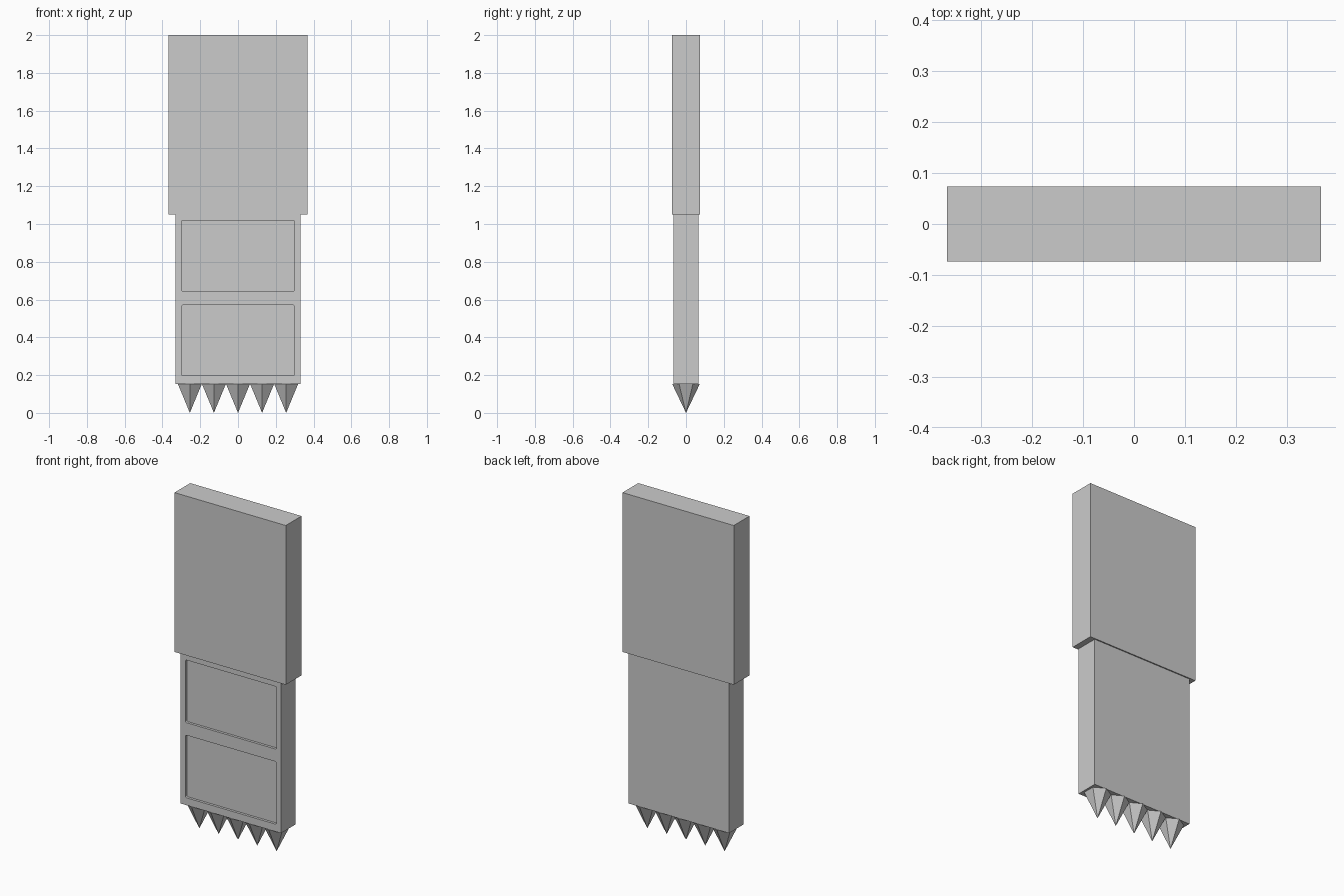
import bpy
import bmesh
import math
from mathutils import Matrix

if "Cube" in bpy.data.objects:
    bpy.data.objects.remove(bpy.data.objects["Cube"])

grey = bpy.data.materials.new("plain grey")
grey.diffuse_color = (0.6, 0.6, 0.6, 1)
grey.use_nodes = True
grey.node_tree.nodes["Principled BSDF"].inputs["Base Color"].default_value = grey.diffuse_color


def finish(name, bm):
    """Turn a bmesh into a named, flat-shaded object."""
    bmesh.ops.recalc_face_normals(bm, faces=bm.faces)
    mesh = bpy.data.meshes.new(name)
    bm.to_mesh(mesh)
    bm.free()
    mesh.materials.append(grey)
    ob = bpy.data.objects.new(name, mesh)
    bpy.context.collection.objects.link(ob)
    return ob


def box(name, x, y, z, corner=0):
    """Box from (min, max) ranges; corner rounds the edges running along y."""
    bm = bmesh.new()
    size = [r[1] - r[0] for r in (x, y, z)]
    mid = [(r[0] + r[1]) / 2 for r in (x, y, z)]
    bmesh.ops.create_cube(bm, size=1, matrix=Matrix.Translation(mid) @ Matrix.Diagonal((*size, 1)))
    if corner:
        edges = [e for e in bm.edges if abs(e.verts[0].co.y - e.verts[1].co.y) > 1e-4]
        bmesh.ops.bevel(bm, geom=edges, offset=corner, segments=3, profile=0.5, affect='EDGES')
    return finish(name, bm)


# Upper sleeve and the narrower slab sliding out below it
box("upper_sleeve", (-0.367, 0.367), (-0.074, 0.074), (1.05, 2.0))
slab = box("lower_slab", (-0.331, 0.331), (-0.067, 0.067), (0.153, 1.05))

# Two shallow rounded recesses in the front of the slab
for i, z in enumerate((0.197, 0.645)):
    cutter = box(f"recess_cutter_{i + 1}", (-0.3, 0.3), (-0.12, -0.052), (z, z + 0.373), 0.008)
    cutter.hide_render = True
    cutter.hide_set(True)
    cut = slab.modifiers.new(f"recess_{i + 1}", 'BOOLEAN')
    cut.operation = 'DIFFERENCE'
    cut.solver = 'EXACT'
    cut.object = cutter

# Row of six-sided spikes pointing down, one corner facing the front
for i in range(5):
    bm = bmesh.new()
    place = (Matrix.Translation(((i - 2) * 0.1275, 0, 0.0765))
             @ Matrix.Rotation(math.pi, 4, 'X'))
    bmesh.ops.create_cone(bm, cap_ends=True, segments=6, radius1=0.073, radius2=0, depth=0.153)
    # Make sure a base corner lies on the y axis
    base = max((v.co for v in bm.verts), key=lambda c: c.xy.length)
    turn = math.pi / 2 - math.atan2(base.y, base.x)
    bmesh.ops.transform(bm, matrix=place @ Matrix.Rotation(turn, 4, 'Z'), verts=bm.verts)
    bmesh.ops.remove_doubles(bm, verts=bm.verts, dist=1e-5)
    finish(f"spike_{i + 1}", bm)
